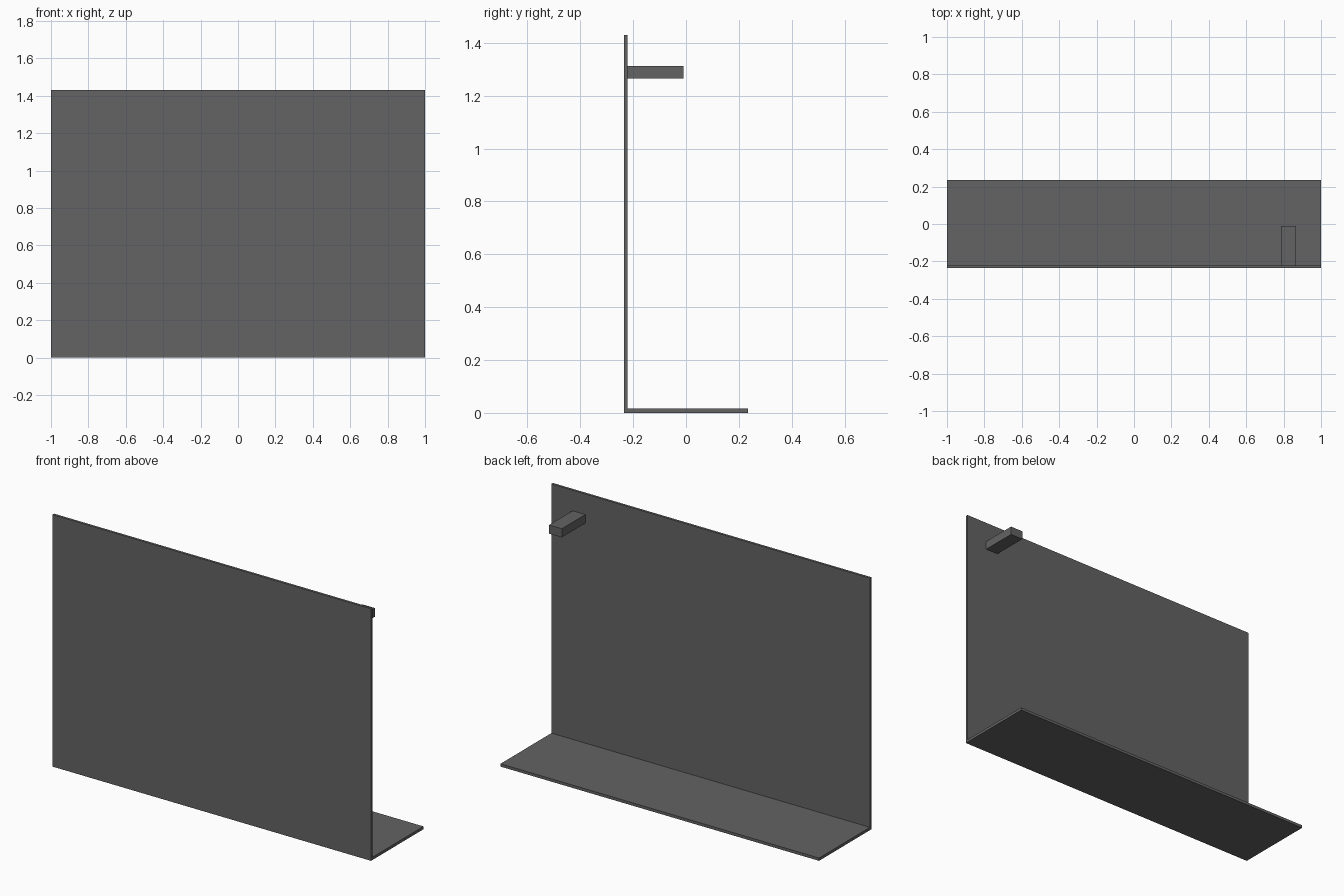
import bpy

if "Cube" in bpy.data.objects:
    bpy.data.objects.remove(bpy.data.objects["Cube"])

# One dark grey colour for every part
grey = bpy.data.materials.new("dark_grey")
grey.diffuse_color = (0.125, 0.125, 0.125, 1.0)
grey.use_nodes = True
grey.node_tree.nodes["Principled BSDF"].inputs["Base Color"].default_value = grey.diffuse_color


def box(name, low, high):
    """Axis-aligned box between two corners."""
    bpy.ops.mesh.primitive_cube_add(size=1)
    obj = bpy.context.object
    obj.name = name
    for v in obj.data.vertices:
        v.co = [l + (c + 0.5) * (h - l) for c, l, h in zip(v.co, low, high)]
    obj.data.materials.append(grey)
    return obj


# Upright panel at the front
box("upright_panel", (-1, -0.235, 0), (1, -0.221, 1.43))

# Flat foot plate reaching back from the panel
box("foot_plate", (-1, -0.221, 0), (1, 0.235, 0.016))

# Small peg on the back of the panel, near the top corner
box("peg", (0.787, -0.221, 1.264), (0.867, -0.01, 1.313))
